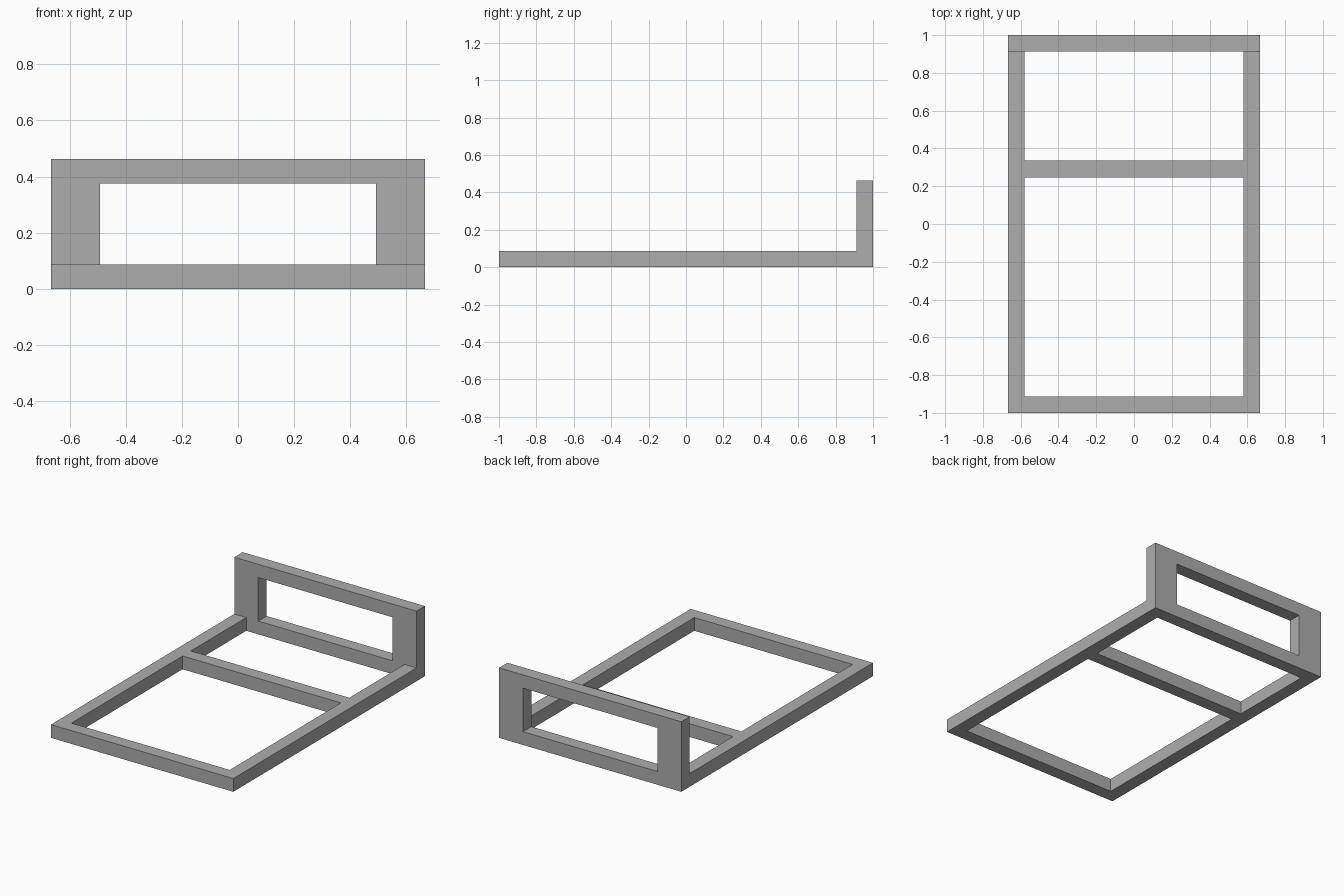
import bpy
import bmesh
from mathutils import Matrix

if "Cube" in bpy.data.objects:
    bpy.data.objects.remove(bpy.data.objects["Cube"], do_unlink=True)

HALF_W, HALF_L = 0.666, 1.0    # outer footprint
RAIL = 0.0875                  # thickness of every rail
HEAD_H = 0.4625                # headboard height
POST = 0.175                   # width of headboard uprights
CROSS_Y = 0.335                # rear face of the cross rail

grey = bpy.data.materials.new("plain_grey")
grey.use_nodes = True
colour = (0.42, 0.42, 0.42, 1)
grey.diffuse_color = colour
grey.node_tree.nodes["Principled BSDF"].inputs["Base Color"].default_value = colour


def finish(name, bm):
    bmesh.ops.recalc_face_normals(bm, faces=bm.faces)
    mesh = bpy.data.meshes.new(name)
    bm.to_mesh(mesh)
    bm.free()
    mesh.materials.append(grey)
    obj = bpy.data.objects.new(name, mesh)
    bpy.context.collection.objects.link(obj)
    return obj


def box(name, low, high):
    bm = bmesh.new()
    size = [b - a for a, b in zip(low, high)]
    centre = [(a + b) / 2 for a, b in zip(low, high)]
    bmesh.ops.create_cube(bm, size=1, matrix=Matrix.Translation(centre) @ Matrix.Diagonal((*size, 1)))
    return finish(name, bm)


# Frame body: an L-shaped side profile extruded across the width
inner_y = HALF_L - RAIL
profile = [(-HALF_L, 0), (HALF_L, 0), (HALF_L, HEAD_H),
           (inner_y, HEAD_H), (inner_y, RAIL), (-HALF_L, RAIL)]
bm = bmesh.new()
side = bm.faces.new([bm.verts.new((-HALF_W, y, z)) for y, z in profile])
extruded = bmesh.ops.extrude_face_region(bm, geom=[side])["geom"]
bmesh.ops.translate(bm, vec=(2 * HALF_W, 0, 0),
                    verts=[v for v in extruded if isinstance(v, bmesh.types.BMVert)])
frame = finish("bed_frame_with_headboard", bm)

# Openings: front bay, rear bay and headboard window
bay_x, window_x = HALF_W - RAIL, HALF_W - POST
cutters = [
    box("front_bay_cutter", (-bay_x, -inner_y, -RAIL), (bay_x, CROSS_Y - RAIL, 2 * RAIL)),
    box("rear_bay_cutter", (-bay_x, CROSS_Y, -RAIL), (bay_x, inner_y, 2 * RAIL)),
    box("headboard_window_cutter", (-window_x, inner_y - RAIL, RAIL),
        (window_x, HALF_L + RAIL, HEAD_H - RAIL)),
]
bpy.context.view_layer.objects.active = frame
for cutter in cutters:
    cutter.hide_render = True
    cut = frame.modifiers.new(cutter.name, "BOOLEAN")
    cut.operation = "DIFFERENCE"
    cut.solver = "EXACT"
    cut.object = cutter
    bpy.ops.object.modifier_apply(modifier=cut.name)
    bpy.data.objects.remove(cutter, do_unlink=True)
